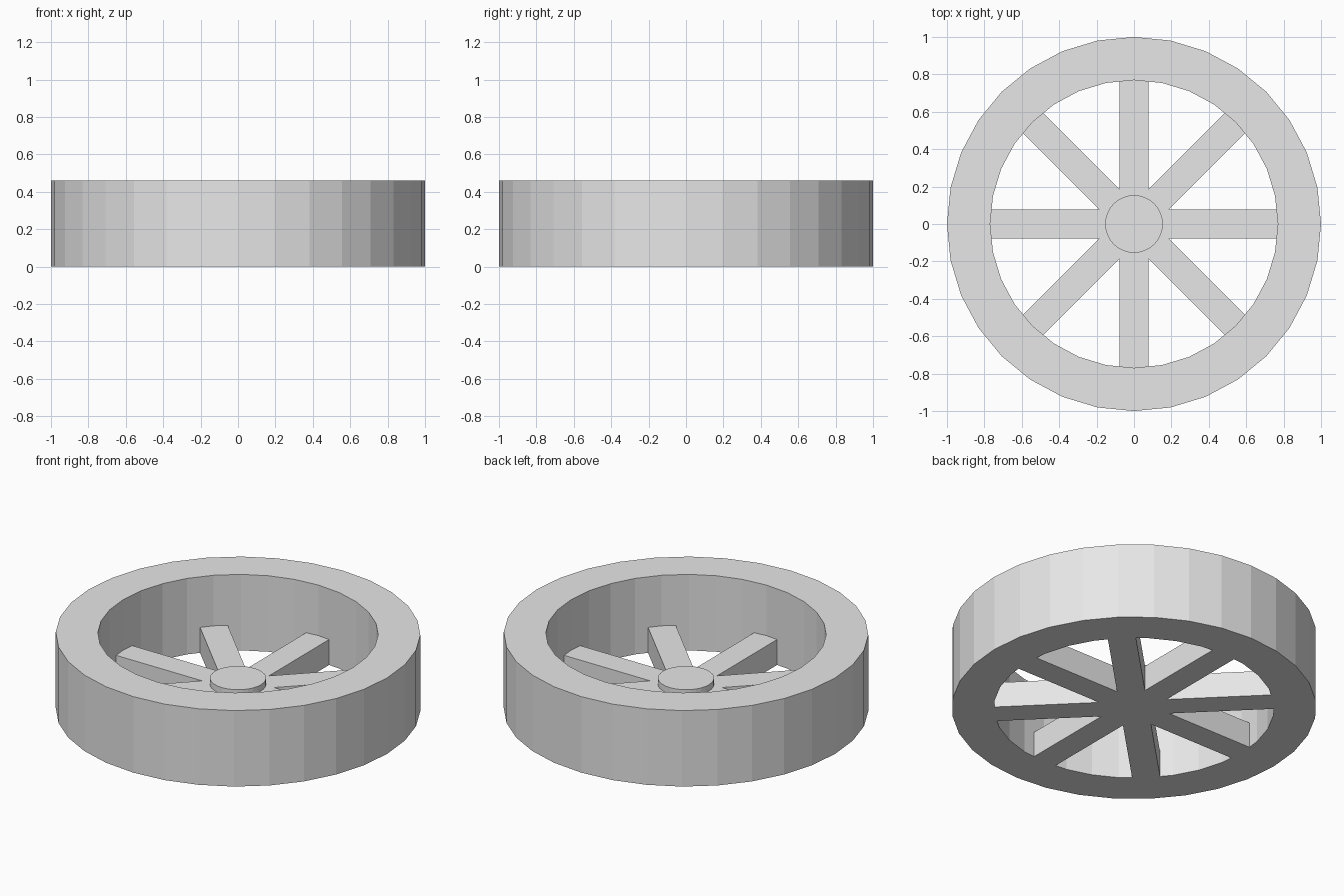
import bpy
import bmesh
from math import cos, sin, pi

SIDES = 32
SPOKES = 8
RIM_OUTER, RIM_INNER, RIM_HEIGHT = 1.0, 0.769, 0.46
SPOKE_HALF, SPOKE_HEIGHT = 0.077, 0.154
HUB_RADIUS, HUB_TOP = 0.154, 0.192

cube = bpy.data.objects.get("Cube")
if cube:
    bpy.data.objects.remove(cube, do_unlink=True)

# Single grey finish
grey = bpy.data.materials.new("light_grey")
grey.use_nodes = True
colour = (0.8, 0.8, 0.8, 1)
grey.diffuse_color = colour
grey.node_tree.nodes["Principled BSDF"].inputs["Base Color"].default_value = colour


def polar(radius, angle, z=0.0):
    return (radius * cos(angle), radius * sin(angle), z)


def circle(radius, z):
    return [polar(radius, 2 * pi * i / SIDES, z) for i in range(SIDES)]


def finish(name, bm):
    bmesh.ops.recalc_face_normals(bm, faces=bm.faces)
    mesh = bpy.data.meshes.new(name)
    bm.to_mesh(mesh)
    bm.free()
    mesh.materials.append(grey)
    bpy.context.collection.objects.link(bpy.data.objects.new(name, mesh))


def prism(name, outline, height):
    """Extrude a flat outline upwards into a closed solid."""
    bm = bmesh.new()
    base = bm.faces.new([bm.verts.new(p) for p in outline])
    top = bmesh.ops.extrude_face_region(bm, geom=[base], use_keep_orig=True)
    moved = [v for v in top["geom"] if isinstance(v, bmesh.types.BMVert)]
    bmesh.ops.translate(bm, verts=moved, vec=(0, 0, height))
    finish(name, bm)


# Rim: rectangular section swept round as four loops
bm = bmesh.new()
section = [(RIM_OUTER, 0), (RIM_OUTER, RIM_HEIGHT),
           (RIM_INNER, RIM_HEIGHT), (RIM_INNER, 0)]
loops = [[bm.verts.new(p) for p in circle(r, z)] for r, z in section]
for k, loop in enumerate(loops):
    other = loops[(k + 1) % len(loops)]
    for i in range(SIDES):
        j = (i + 1) % SIDES
        bm.faces.new((loop[i], loop[j], other[j], other[i]))
finish("rim", bm)

# Spokes: one star outline, each arm ending just inside the rim wall
star = []
for i in range(SPOKES):
    a = 2 * pi * i / SPOKES
    for side in (-SPOKE_HALF, SPOKE_HALF):
        star.append((RIM_INNER * cos(a) - side * sin(a),
                     RIM_INNER * sin(a) + side * cos(a), 0))
    star.append(polar(SPOKE_HALF / sin(pi / SPOKES), a + pi / SPOKES))
prism("spokes", star, SPOKE_HEIGHT)

# Hub cap: low disc resting on the spokes
prism("hub_cap", circle(HUB_RADIUS, SPOKE_HEIGHT), HUB_TOP - SPOKE_HEIGHT)
